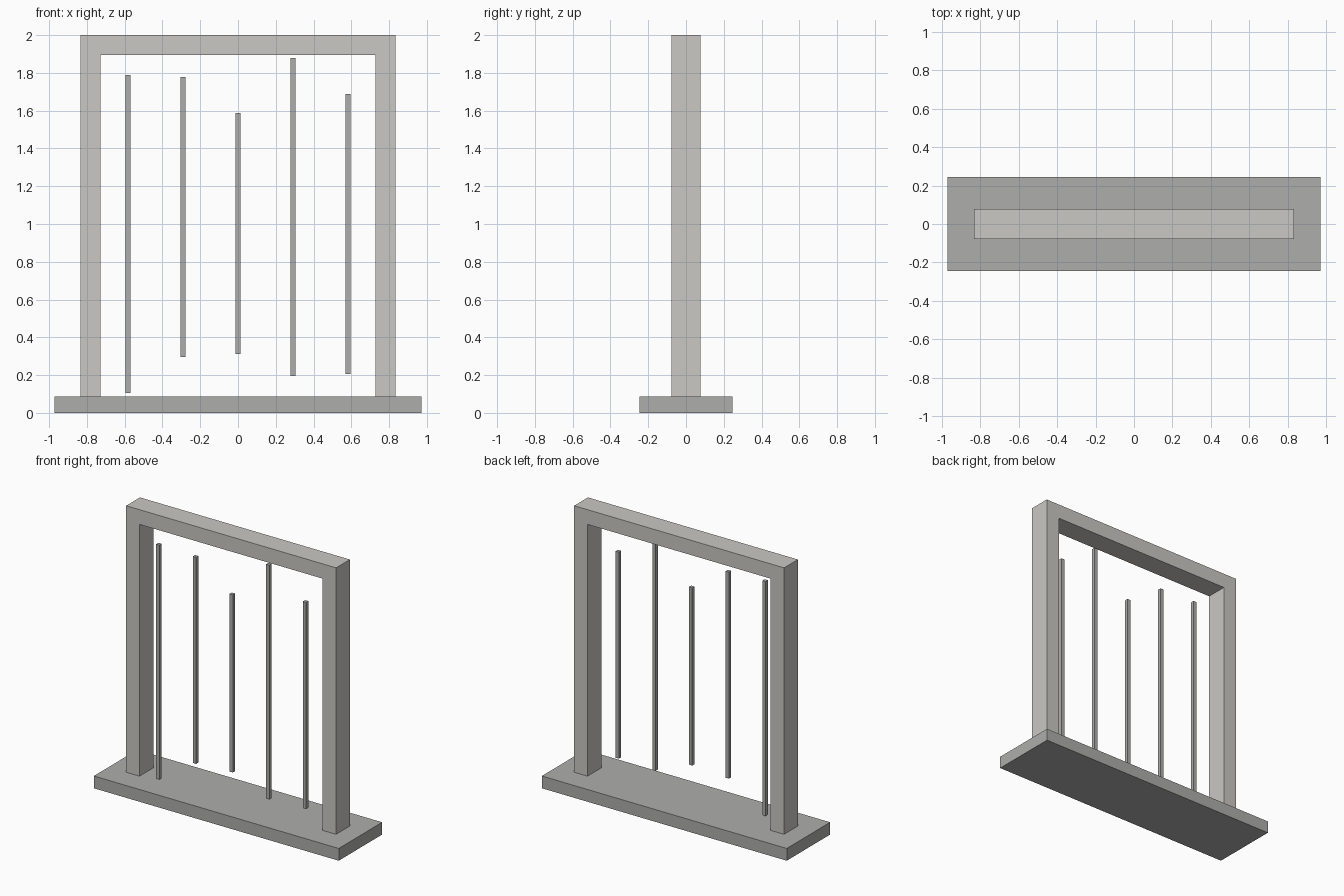
import bpy
import bmesh

if "Cube" in bpy.data.objects:
    bpy.data.objects.remove(bpy.data.objects["Cube"])


def material(name, rgb):
    mat = bpy.data.materials.new(name)
    mat.diffuse_color = (*rgb, 1.0)
    mat.use_nodes = True
    mat.node_tree.nodes["Principled BSDF"].inputs["Base Color"].default_value = mat.diffuse_color
    return mat


light_stone = material("light_stone", (0.59, 0.58, 0.55))
mid_grey = material("mid_grey", (0.42, 0.42, 0.415))


def extrude_profile(name, points, y0, y1, mat):
    """Extrude an x-z outline from y0 to y1."""
    bm = bmesh.new()
    face = bm.faces.new([bm.verts.new((x, y0, z)) for x, z in points])
    result = bmesh.ops.extrude_face_region(bm, geom=[face])
    verts = [g for g in result["geom"] if isinstance(g, bmesh.types.BMVert)]
    bmesh.ops.translate(bm, verts=verts, vec=(0, y1 - y0, 0))
    bmesh.ops.recalc_face_normals(bm, faces=bm.faces)
    mesh = bpy.data.meshes.new(name)
    bm.to_mesh(mesh)
    bm.free()
    mesh.materials.append(mat)
    obj = bpy.data.objects.new(name, mesh)
    bpy.context.collection.objects.link(obj)
    return obj


def rectangle(x0, x1, z0, z1):
    return [(x0, z0), (x1, z0), (x1, z1), (x0, z1)]


# Base slab
extrude_profile("base_slab", rectangle(-0.972, 0.972, 0, 0.088),
                -0.246, 0.246, mid_grey)

# Doorway frame: one inverted U, with its legs set into the slab
DEPTH = 0.078
half = [(0.833, 0.002), (0.833, 2.0), (0.727, 1.894), (0.727, 0.002)]
outline = half[:2] + [(-x, z) for x, z in reversed(half[:2])]
outline += [(-x, z) for x, z in reversed(half[2:])] + half[2:]
extrude_profile("door_frame", outline, -DEPTH, DEPTH, light_stone)

# Floating square rods, flush with the front of the frame: (bottom, top)
ROD = 0.026
spans = [(0.106, 1.788), (0.296, 1.778), (0.312, 1.587),
         (0.196, 1.878), (0.206, 1.688)]
for i, (bottom, top) in enumerate(spans):
    x = (i - 2) * 0.291
    extrude_profile(f"rod_{i + 1}",
                    rectangle(x - ROD / 2, x + ROD / 2, bottom, top),
                    -DEPTH, -DEPTH + ROD, mid_grey)
